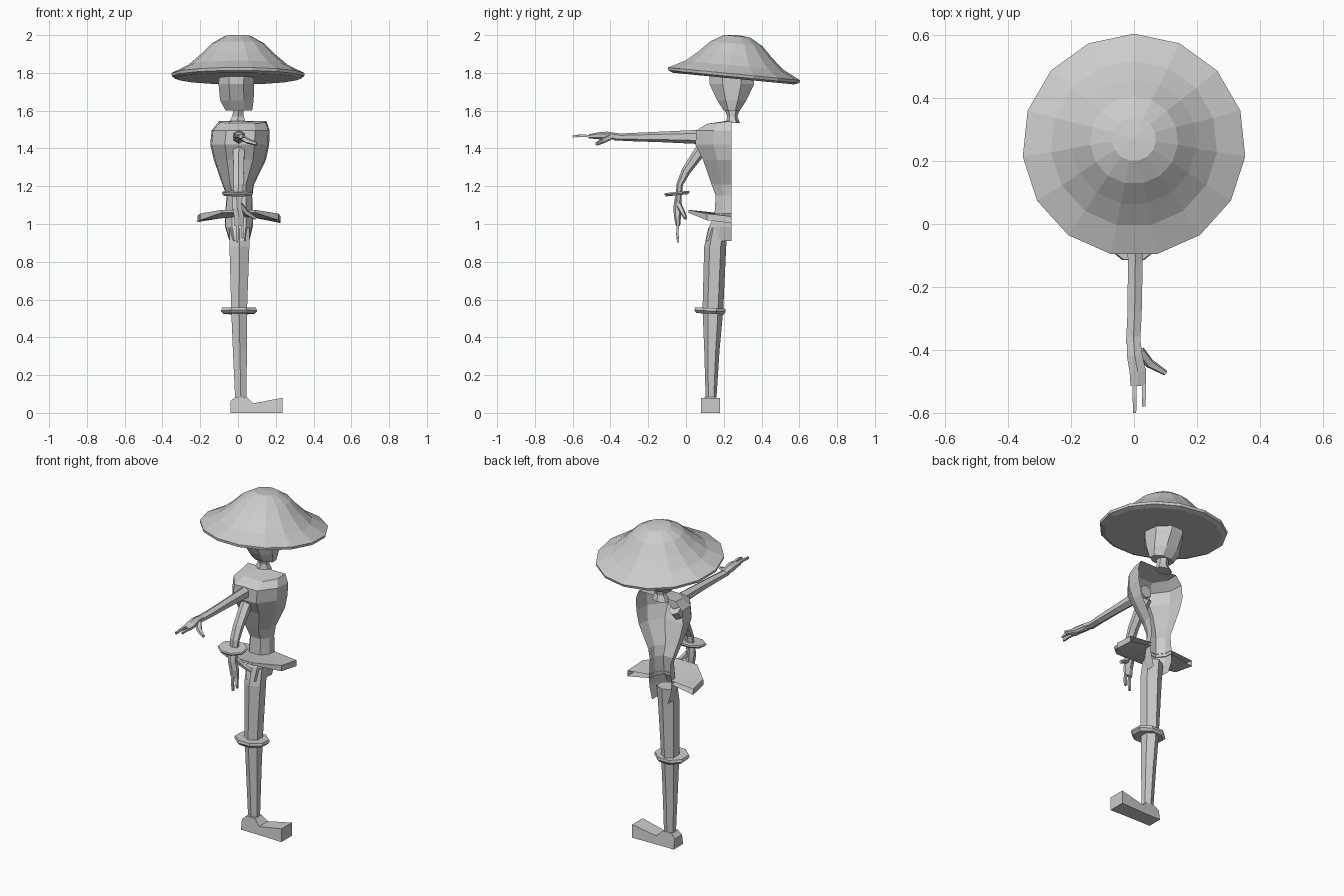
import bpy, bmesh, math
from mathutils import Vector, Matrix

if "Cube" in bpy.data.objects:
    bpy.data.objects.remove(bpy.data.objects["Cube"])

grey = bpy.data.materials.new("plain grey")
grey.diffuse_color = (0.6, 0.6, 0.6, 1)
grey.use_nodes = True
grey.node_tree.nodes["Principled BSDF"].inputs["Base Color"].default_value = grey.diffuse_color
CUT = 0.24   # the body is an open half shell ending on this plane


def make(name, verts, faces, recalc=True):
    me = bpy.data.meshes.new(name)
    me.from_pydata([tuple(v) for v in verts], [], faces)
    me.materials.append(grey)
    bm = bmesh.new()
    bm.from_mesh(me)
    if recalc:
        bmesh.ops.recalc_face_normals(bm, faces=bm.faces)
    bm.to_mesh(me)
    bm.free()
    ob = bpy.data.objects.new(name, me)
    bpy.context.collection.objects.link(ob)
    return ob


def loft(name, rings, closed=True, cap=True):
    """Skin a list of equally long point rings."""
    n = len(rings[0])
    verts = [p for r in rings for p in r]
    faces = []
    for i in range(len(rings) - 1):
        for j in range(n if closed else n - 1):
            k = (j + 1) % n
            faces.append((i * n + j, i * n + k, i * n + n + k, i * n + n + j))
    if cap:
        faces += [tuple(range(n))[::-1], tuple(range(len(verts) - n, len(verts)))]
    return make(name, verts, faces)


def level_ring(z, x0, x1, y0, y1, n=8, turn=0.5, tilt=0.0):
    """Horizontal polygon filling the given extents."""
    k = 1 / math.cos(math.pi / n) if turn else 1
    cx, cy, rx, ry = (x0 + x1) / 2, (y0 + y1) / 2, (x1 - x0) / 2 * k, (y1 - y0) / 2 * k
    pts = []
    for i in range(n):
        a = 2 * math.pi * (i + turn) / n
        y = ry * math.sin(a)
        pts.append((cx + rx * math.cos(a), cy + y, z + tilt * y))
    return pts


def tube(name, path, n=6):
    """Tube along (x, y, z, half width, half thickness) stations; width lies on x."""
    pts = [Vector(p[:3]) for p in path]
    rings = []
    for i, p in enumerate(path):
        t = (pts[min(i + 1, len(pts) - 1)] - pts[max(i - 1, 0)]).normalized()
        v = t.cross(Vector((1, 0, 0))).normalized()
        u = v.cross(t)
        rings.append([pts[i] + u * p[3] * math.cos(a) + v * p[4] * math.sin(a)
                      for a in (2 * math.pi * (j + 0.5) / n for j in range(n))])
    return loft(name, rings)


def hand(label, matrix):
    """Hand pointing along -y from its wrist, with thumb on +x and two fingers."""
    parts = [
        tube(label + "_palm", [(-.002, .03, 0, .024, .016), (.002, -.03, .003, .028, .022),
                               (.012, -.08, .003, .03, .018), (.013, -.125, 0, .028, .011)]),
        tube(label + "_thumb", [(.02, -.015, -.005, .016, .016), (.05, -.055, -.025, .016, .014),
                                (.1, -.085, -.04, .009, .009)], 5)]
    for i, (x, end) in enumerate(((.002, -.212), (.031, -.19))):
        parts.append(tube(f"{label}_finger_{i + 1}", [(x, -.11, 0, .009, .009), (x, -.165, .004, .009, .009),
                                                      (x, end, 0, .007, .008)], 4))
    for p in parts:
        p.data.transform(matrix)


# Straw hat: 15-sided lathe, tilted towards the back, closed underneath
prof = [(.07, .205), (.14, .165), (.20, .105), (.265, .05), (.355, .005), (.352, -.01), (.325, -.02)]
hv, hf, N = [(0, 0, .211)], [], 15
for r, z in prof:
    for i in range(N):
        a = math.pi / 2 + 2 * math.pi * i / N
        hv.append((r * math.cos(a), r * math.sin(a), z))
for j in range(N):
    k = (j + 1) % N
    hf.append((0, 1 + j, 1 + k))
    for i in range(len(prof) - 1):
        hf.append((1 + i * N + j, 1 + i * N + N + j, 1 + i * N + N + k, 1 + i * N + k))
hf.append(tuple(1 + (len(prof) - 1) * N + j for j in range(N))[::-1])
hat = make("hat", hv, hf)
hat.data.transform(Matrix.Translation((0, .25, 1.79)) @ Matrix.Rotation(math.radians(-5.5), 4, 'X'))

# Head and neck
loft("head", [level_ring(1.60, -.065, .075, .20, .285),
              level_ring(1.655, -.095, .083, .165, .32),
              level_ring(1.74, -.103, .085, .125, .36),
              level_ring(1.79, -.10, .085, .125, .36)])
loft("neck", [level_ring(1.535, -.05, .042, .215, .28, 6), level_ring(1.57, -.03, .03, .222, .268, 6),
              level_ring(1.605, -.025, .03, .21, .28, 6)])


def half_ring(z, x0, x1, y0, lift=0.0):
    """Open half outline from the cut plane round to the cut plane."""
    cx, rx = (x0 + x1) / 2, (x1 - x0) / 2
    return [(cx + rx * fx, CUT + (y0 - CUT) * fy, z + lift * (1 - fy))
            for fx, fy in ((-1, 0), (-.95, .5), (-.5, 1), (.5, 1), (.95, .5), (1, 0))]


# Torso half shell
loft("torso", [half_ring(1.03, -.07, .08, .15), half_ring(1.15, -.06, .075, .157),
               half_ring(1.21, -.083, .085, .135), half_ring(1.34, -.128, .148, .09),
               half_ring(1.42, -.147, .165, .05), half_ring(1.495, -.14, .168, .055),
               half_ring(1.53, -.10, .15, .11, .015), half_ring(1.545, -.03, .03, .21)],
     closed=False, cap=False)

# Skirt half plate around the hips, higher at its front edge
skirt_out = [(-.215, CUT, 1.035), (-.20, .12, 1.045), (-.085, .015, 1.065), (.09, .012, 1.065),
             (.215, .11, 1.045), (.225, CUT, 1.03)]
skirt_in = half_ring(1.055, -.065, .075, .155)
lower = [(x, y, z - .025 + .02 * (abs(x) < .1)) for x, y, z in skirt_out]
loft("skirt", [skirt_in, [(x, y, z + .01) for x, y, z in skirt_out], lower,
               [(x, y, z - .02) for x, y, z in skirt_in]], closed=False, cap=False)

# Hip half shell and leg
loft("hip", [half_ring(1.045, -.07, .08, .15), half_ring(.985, -.068, .078, .122),
             half_ring(.91, -.045, .06, .105)], closed=False, cap=False)
loft("leg", [level_ring(.07, -.015, .045, .108, .157, 6), level_ring(.33, -.027, .047, .102, .172, 6),
             level_ring(.55, -.036, .048, .095, .19, 6), level_ring(.88, -.045, .06, .104, .205, 6),
             level_ring(.98, -.045, .06, .125, .215, 6)])

# Trouser cuff at the knee
loft("knee_cuff", [level_ring(.525, -.075, .085, .055, .20, 8, .5, -.05),
                   level_ring(.54, -.09, .10, .045, .21, 8, .5, -.05),
                   level_ring(.555, -.085, .095, .048, .208, 8, .5, -.05)])

# Foot: side profile across the shoe's width, narrower at the heel
foot = [(-.04, 0, .9), (.07, 0, .9), (.235, 0, 1), (.235, .08, 1), (.08, .05, .85),
        (.045, .085, .6), (-.015, .085, .6), (-.04, .06, .7)]
loft("foot", [[(x, .13 + s * .05 * w, z) for x, z, w in foot] for s in (-1, 1)])

# Outstretched arm
tube("straight_arm", [(.005, .11, 1.462, .04, .04), (.005, .04, 1.461, .032, .036),
                      (.004, -.13, 1.461, .027, .028), (.002, -.28, 1.46, .026, .022),
                      (-.003, -.38, 1.46, .026, .017)])
hand("straight", Matrix.Translation((0, -.388, 1.464)))

# Hanging arm with sleeve cuff
tube("hanging_arm", [(.004, .105, 1.42, .036, .035), (.004, .06, 1.365, .034, .03),
                     (.003, .0, 1.28, .032, .024), (.002, -.033, 1.21, .03, .017),
                     (-.001, -.042, 1.11, .025, .015)])
loft("sleeve_cuff", [level_ring(1.152, -.075, .072, -.105, .01, 8, .5, .1),
                     level_ring(1.163, -.085, .08, -.115, .02, 8, .5, .1),
                     level_ring(1.17, -.08, .076, -.112, .017, 8, .5, .1)])
hand("hanging", Matrix.Translation((-.006, -.042, 1.115)) @ Matrix.Rotation(math.pi / 2, 4, 'X'))
